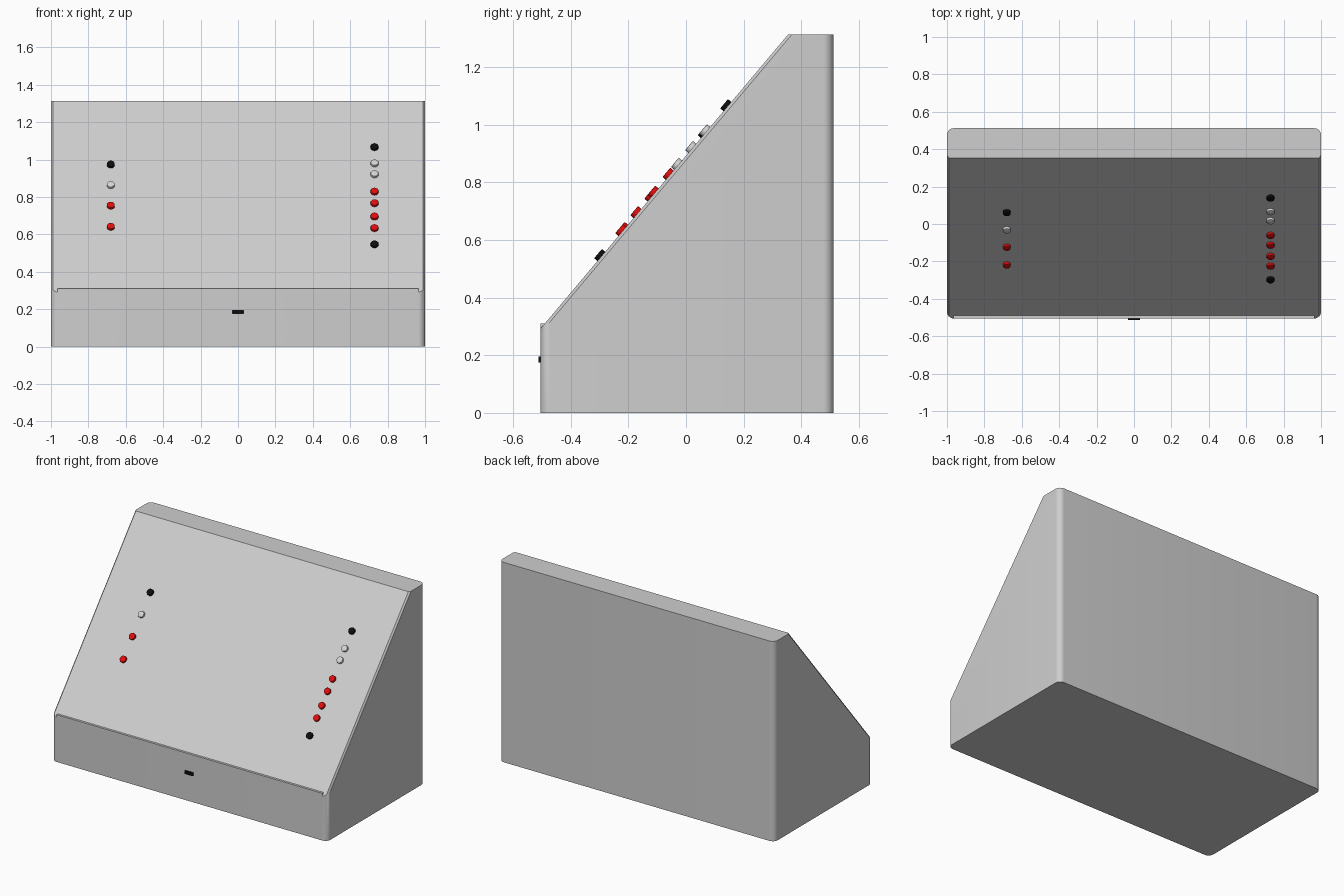
import bpy, bmesh, math
from mathutils import Vector, Matrix

if "Cube" in bpy.data.objects:
    bpy.data.objects.remove(bpy.data.objects["Cube"])

def material(name, rgb):
    m = bpy.data.materials.new(name)
    m.diffuse_color = (*rgb, 1)
    m.use_nodes = True
    m.node_tree.nodes["Principled BSDF"].inputs["Base Color"].default_value = m.diffuse_color
    return m

GREY = material("light_grey", (0.62, 0.62, 0.62))
WHITE = material("button_white", (0.66, 0.66, 0.66))
RED = material("button_red", (0.75, 0.004, 0.004))
BLACK = material("black", (0.004, 0.004, 0.004))

def finish(bm, name, mat, smooth=30):
    bmesh.ops.recalc_face_normals(bm, faces=bm.faces)
    me = bpy.data.meshes.new(name)
    bm.to_mesh(me)
    bm.free()
    me.materials.append(mat)
    ob = bpy.data.objects.new(name, me)
    bpy.context.collection.objects.link(ob)
    bpy.ops.object.select_all(action='DESELECT')
    ob.select_set(True)
    bpy.context.view_layer.objects.active = ob
    bpy.ops.object.shade_smooth_by_angle(angle=math.radians(smooth))
    return ob

def box(bm, lo, hi):
    lo, hi = Vector(lo), Vector(hi)
    mat = Matrix.Translation((lo + hi) / 2) @ Matrix.Diagonal((*(hi - lo), 1))
    return bmesh.ops.create_cube(bm, size=1, matrix=mat)

# Sloped front plane
FRONT, BACK, TOP = -0.505, 0.512, 1.313
FOOT = Vector((0, -0.49, 0.31))
HEAD = Vector((0, 0.354, TOP))
along = (HEAD - FOOT).normalized()
normal = Vector((0, -along.z, along.y))

def cut(bm, point, direction):
    geom = bm.verts[:] + bm.edges[:] + bm.faces[:]
    res = bmesh.ops.bisect_plane(bm, geom=geom, plane_co=point, plane_no=direction,
                                 clear_outer=True, dist=1e-6)
    edges = [e for e in res['geom_cut'] if isinstance(e, bmesh.types.BMEdge) and e.is_boundary]
    bmesh.ops.holes_fill(bm, edges=edges, sides=0)

# Housing: block with rounded upright corners, cut by the slope, chamfered slope sides
bm = bmesh.new()
box(bm, (-1, FRONT, 0), (1, BACK, TOP))
uprights = [e for e in bm.edges if abs(e.verts[0].co.z - e.verts[1].co.z) > 0.5]
bmesh.ops.bevel(bm, geom=uprights, offset=0.036, segments=8, profile=0.5, affect='EDGES')
cut(bm, FOOT, normal)
for side in (-1, 1):
    edge_point = FOOT + Vector((side * 0.99, 0, 0))
    cut(bm, edge_point, (normal + Vector((side, 0, 0))).normalized())
finish(bm, "housing", GREY)

# Small flat lip at the foot of the slope
bm = bmesh.new()
box(bm, (-0.966, FRONT, 0.28), (0.966, FOOT.y + 0.002, FOOT.z))
finish(bm, "front_lip", GREY)

# Round buttons standing on the slope, placed by their height
def button(name, x, z, mat):
    z -= 0.005
    t = (z - FOOT.z) / (HEAD.z - FOOT.z)
    base = FOOT.lerp(HEAD, t) + Vector((x, 0, 0))
    bm = bmesh.new()
    rot = normal.to_track_quat('Z', 'Y').to_matrix().to_4x4()
    bmesh.ops.create_cone(bm, cap_ends=True, segments=28, radius1=0.021, radius2=0.021,
                          depth=0.024, matrix=Matrix.Translation(base + normal * 0.003) @ rot)
    rim = [e for e in bm.edges
           if all((v.co - base).dot(normal) > 0.01 for v in e.verts)]
    bmesh.ops.bevel(bm, geom=rim, offset=0.003, segments=2, profile=0.5, affect='EDGES')
    finish(bm, name, mat, 40)

left = [(0.975, BLACK), (0.865, WHITE), (0.755, RED), (0.642, RED)]
right = [(1.068, BLACK), (0.981, WHITE), (0.923, WHITE), (0.83, RED),
         (0.768, RED), (0.697, RED), (0.635, RED), (0.548, BLACK)]
for label, x, column in (("left", -0.68, left), ("right", 0.73, right)):
    for i, (z, mat) in enumerate(column):
        button(f"{label}_button_{i + 1}", x, z, mat)

# Slim port on the front face
bm = bmesh.new()
box(bm, (-0.032, -0.512, 0.174), (0.032, FRONT + 0.01, 0.196))
ends = [e for e in bm.edges if abs(e.verts[0].co.y - e.verts[1].co.y) > 0.01]
bmesh.ops.bevel(bm, geom=ends, offset=0.005, segments=3, profile=0.5, affect='EDGES')
finish(bm, "front_port", BLACK)
